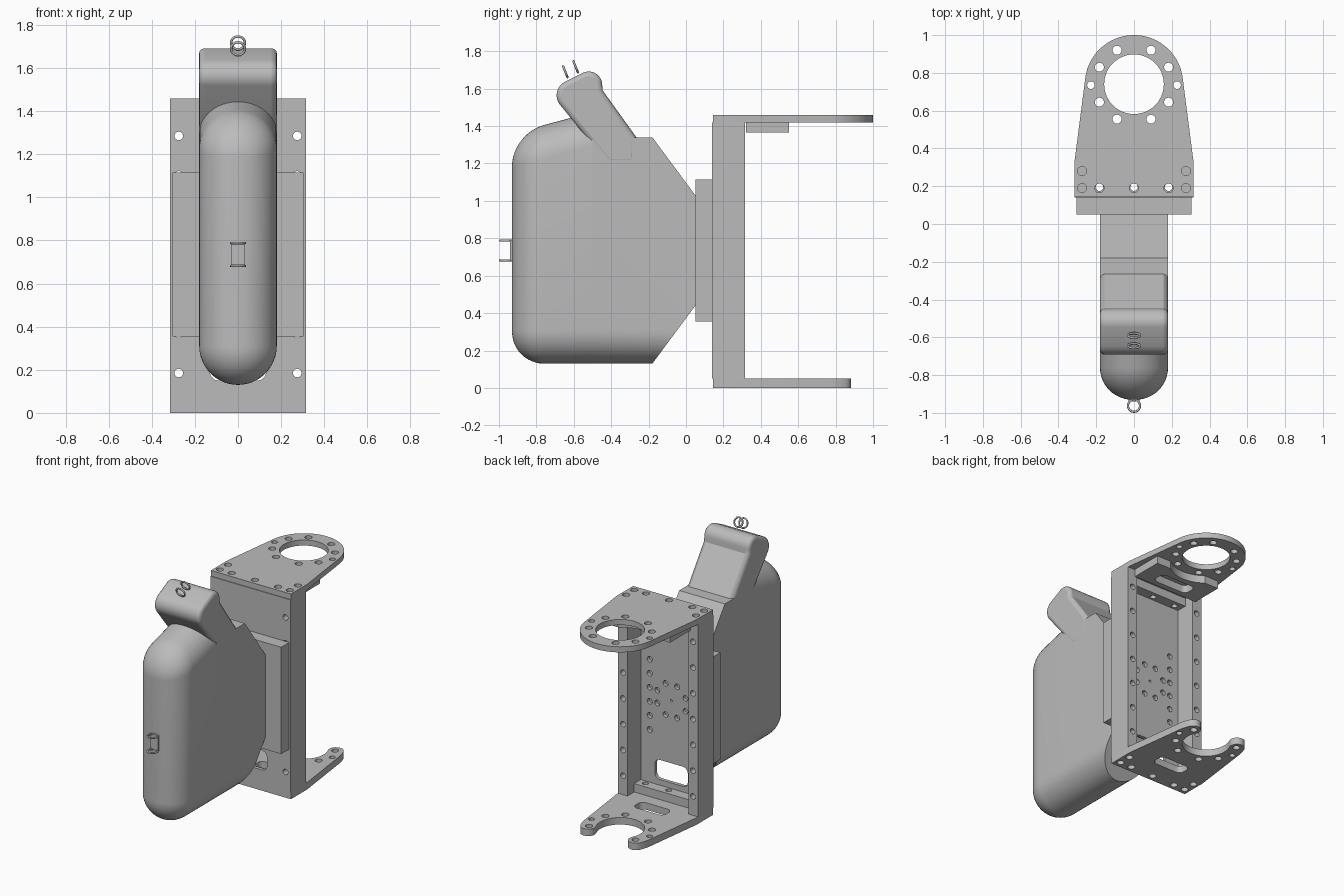
import bpy, bmesh
from math import sin, cos, pi, radians
from mathutils import Matrix, Vector

cube = bpy.data.objects.get("Cube")
if cube:
    bpy.data.objects.remove(cube, do_unlink=True)

grey = bpy.data.materials.new("plain_grey")
grey.use_nodes = True
grey.diffuse_color = (0.5, 0.5, 0.5, 1)
grey.node_tree.nodes["Principled BSDF"].inputs["Base Color"].default_value = (0.5, 0.5, 0.5, 1)

# Extrusion frames: profile u, v and depth mapped to world axes
ALONG_Z = Matrix.Identity(4)
ALONG_Y = Matrix(((1, 0, 0, 0), (0, 0, -1, 0), (0, 1, 0, 0), (0, 0, 0, 1)))
ALONG_X = Matrix(((0, 0, 1, 0), (1, 0, 0, 0), (0, 1, 0, 0), (0, 0, 0, 1)))


def finish(name, mesh, bevel=0):
    obj = bpy.data.objects.new(name, mesh)
    bpy.context.collection.objects.link(obj)
    mesh.materials.clear()
    mesh.materials.append(grey)
    bpy.ops.object.select_all(action="DESELECT")
    obj.select_set(True)
    bpy.context.view_layer.objects.active = obj
    if bevel:
        mod = obj.modifiers.new("rounded_edges", "BEVEL")
        mod.width, mod.segments = bevel, 3
        mod.angle_limit = radians(40)
    bpy.ops.object.shade_smooth_by_angle(angle=radians(30))
    return obj


def arc(cx, cy, r, a0, a1, n=12):
    steps = [radians(a0 + (a1 - a0) * i / n) for i in range(n + 1)]
    return [(cx + r * cos(a), cy + r * sin(a)) for a in steps]


def hole(cx, cy, r=0.024, n=20):
    return arc(cx, cy, r, 0, 360, n)[:-1]


def rect(x0, x1, y0, y1, r=0):
    if not r:
        return [(x0, y0), (x1, y0), (x1, y1), (x0, y1)]
    corners = [(x1 - r, y1 - r), (x0 + r, y1 - r), (x0 + r, y0 + r), (x1 - r, y0 + r)]
    return [p for i, c in enumerate(corners) for p in arc(*c, r, 90 * i, 90 * i + 90, 6)]


def plate(name, loops, lo, hi, frame=ALONG_Z, bevel=0):
    """Extrude an outline with holes between two depths."""
    curve = bpy.data.curves.new(name, "CURVE")
    curve.dimensions, curve.fill_mode = "2D", "BOTH"
    curve.extrude = (hi - lo) / 2
    for loop in loops:
        spline = curve.splines.new("POLY")
        spline.points.add(len(loop) - 1)
        for point, (u, v) in zip(spline.points, loop):
            point.co = (u, v, 0, 1)
        spline.use_cyclic_u = True
    temp = bpy.data.objects.new(name + "_curve", curve)
    bpy.context.collection.objects.link(temp)
    deps = bpy.context.evaluated_depsgraph_get()
    mesh = bpy.data.meshes.new_from_object(temp.evaluated_get(deps))
    bpy.data.objects.remove(temp, do_unlink=True)
    bpy.data.curves.remove(curve)
    mesh.transform(frame)
    depth = frame.to_3x3() @ Vector((0, 0, 1))
    mesh.transform(Matrix.Translation(Vector([abs(c) for c in depth]) * (lo + hi) / 2))
    bm = bmesh.new()
    bm.from_mesh(mesh)
    bmesh.ops.remove_doubles(bm, verts=bm.verts, dist=1e-5)
    if len(loops) == 1:
        bmesh.ops.dissolve_limit(bm, angle_limit=0.01, verts=bm.verts, edges=bm.edges)
    bmesh.ops.recalc_face_normals(bm, faces=bm.faces)
    bm.to_mesh(mesh)
    bm.free()
    return finish(name, mesh, bevel)


# Mounting plates: closed ring on top, open hook at the bottom
CY, OUTER, INNER = 0.74, 0.26, 0.158
base = [(-0.315, 0.33), (-0.315, 0.145), (0.315, 0.145), (0.315, 0.33)]
bolts = [hole(0, 0.19)]
for s in (-1, 1):
    bolts += [hole(s * x, y) for x, y in ((0.183, 0.83), (0.183, 0.645), (0.09, 0.555),
                                          (0.275, 0.28), (0.275, 0.19), (0.183, 0.19))]
    bolts.append(hole(s * 0.228, 0.735, 0.02))
front_bolts = [hole(s * 0.09, 0.92) for s in (-1, 1)]
plate("top_plate", [base + arc(0, CY, OUTER, 7, 173, 40), hole(0, CY, INNER, 48)]
      + bolts + front_bolts, 1.42, 1.46)

mid, tip = (INNER + OUTER) / 2, (OUTER - INNER) / 2
a = 26
hook = base + arc(0, CY, OUTER, 7, a, 6)
hook += arc(mid * cos(radians(a)), CY + mid * sin(radians(a)), tip, a, a + 180)[1:-1]
hook += arc(0, CY, INNER, a, -180 - a, 40)
hook += arc(-mid * cos(radians(a)), CY + mid * sin(radians(a)), tip, -a, 180 - a)[1:-1]
hook += arc(0, CY, OUTER, 180 - a, 173, 6)
plate("bottom_plate", [hook, rect(-0.12, 0.12, 0.33, 0.43, 0.035)] + bolts, 0, 0.05)

# Slotted stiffener hanging under the top plate
stiffener = [(-0.26, 0.55), (-0.26, 0.32), (0.26, 0.32), (0.26, 0.55)]
stiffener += arc(0, CY, 0.24, -52, -128, 20)
plate("top_stiffener", [stiffener, rect(-0.14, 0.14, 0.36, 0.46, 0.035)], 1.365, 1.42)

# Channel frame: drilled wall, two rails and two cross bars
rows = [0.185 + i * 1.1 / 6 for i in range(7)]
wall = [rect(-0.315, 0.315, 0.05, 1.42), rect(-0.13, 0.13, 0.15, 0.29, 0.04), hole(0, 0.735, 0.008)]
wall += [hole(s * 0.275, z, 0.02) for s in (-1, 1) for z in rows]
wall += [hole(s * 0.17, 0.485 + 0.1 * i, 0.02) for s in (-1, 1) for i in range(6)]
wall += [hole(x, z, 0.02) for x, z in arc(0, 0.735, 0.12, 22.5, 337.5, 7)]
plate("frame_wall", wall, 0.14, 0.165, ALONG_Y)
for side, s in (("left", 1), ("right", -1)):
    x0, x1 = sorted((s * 0.24, s * 0.315))
    plate(side + "_rail", [rect(x0, x1, 0.05, 1.42)] + [hole(s * 0.275, z, 0.02) for z in rows],
          0.165, 0.315, ALONG_Y)
for name, z0, z1 in (("bottom_cross_bar", 0.05, 0.11), ("top_cross_bar", 1.36, 1.42)):
    plate(name, [rect(-0.24, 0.24, 0.165, 0.24)] + [hole(x, 0.195, 0.02) for x in (-0.183, 0, 0.183)],
          z0, z1)

# Spacer block between the housing and the frame
plate("spacer_block", [rect(-0.305, 0.305, 0.355, 1.115)], 0.05, 0.14, ALONG_Y)


# Housing: stadium sections lofted along y
def section(y, w, z0, z1, flat_top=False):
    top = [(w, z1), (-w, z1)] if flat_top else arc(0, z1 - w, w, 0, 180, 24)
    return [(x, y, z) for x, z in top + arc(0, z0 + w, w, 180, 360, 24)]


def loft(name, sections, cuts=()):
    bm = bmesh.new()
    rings = [[bm.verts.new(p) for p in sec] for sec in sections]
    n = len(rings[0])
    for r0, r1 in zip(rings, rings[1:]):
        for i in range(n):
            bm.faces.new((r0[i], r0[(i + 1) % n], r1[(i + 1) % n], r1[i]))
    bm.faces.new(rings[0])
    bm.faces.new(rings[-1])
    bmesh.ops.remove_doubles(bm, verts=bm.verts, dist=1e-5)
    for co, no in cuts:
        geom = bm.verts[:] + bm.edges[:] + bm.faces[:]
        cut = bmesh.ops.bisect_plane(bm, geom=geom, plane_co=co, plane_no=no, clear_outer=True)
        edges = [e for e in cut["geom_cut"] if isinstance(e, bmesh.types.BMEdge)]
        bmesh.ops.contextual_create(bm, geom=edges)
    bmesh.ops.recalc_face_normals(bm, faces=bm.faces)
    mesh = bpy.data.meshes.new(name)
    bm.to_mesh(mesh)
    bm.free()
    return finish(name, mesh)


def crown(y):
    return 1.36 + 0.267 * (y + 0.93)


R = 0.17
nose = []
for i in range(13):
    t = pi / 2 * i / 12
    y, d = -0.93 + R * (1 - cos(t)), R * (1 - sin(t))
    nose.append(section(y, 0.18 - d, 0.13 + d, crown(y) - d))
loft("housing_front", nose + [section(-0.5, 0.18, 0.13, crown(-0.5))])
loft("housing_rear", [section(y, 0.18, 0.13, 1.34, True) for y in (-0.5, 0.05)],
     [((0, -0.18, 1.34), (0, 0.31, 0.23)), ((0, -0.18, 0.13), (0, 0.31, -0.23))])

# Leaning neck and head
head = [(-0.42, 1.2), (-0.27, 1.2), (-0.265, 1.34), (-0.445, 1.59)]
head += arc(-0.52, 1.62, 0.072, 0, 110, 8) + arc(-0.612, 1.565, 0.08, 115, 215, 8)
plate("neck_and_head", [head], -0.181, 0.181, ALONG_X, 0.025)


# Small wire loops on the head and nose
def ring(name, loc, tilt):
    bpy.ops.mesh.primitive_torus_add(location=loc, rotation=(tilt, 0, 0), major_radius=0.032,
                                     minor_radius=0.006, major_segments=28, minor_segments=8)
    obj = bpy.context.object
    obj.name = name
    obj.data.materials.append(grey)
    bpy.ops.object.shade_smooth()


ring("head_loop_front", (0, -0.645, 1.69), radians(-68))
ring("head_loop_back", (0, -0.59, 1.717), radians(-68))
ring("nose_loop_top", (0, -0.962, 0.788), 0)
ring("nose_loop_bottom", (0, -0.962, 0.682), 0)
plate("nose_loop_plate", [rect(-0.03, 0.03, 0.68, 0.79)], -0.94, -0.92, ALONG_Y)
